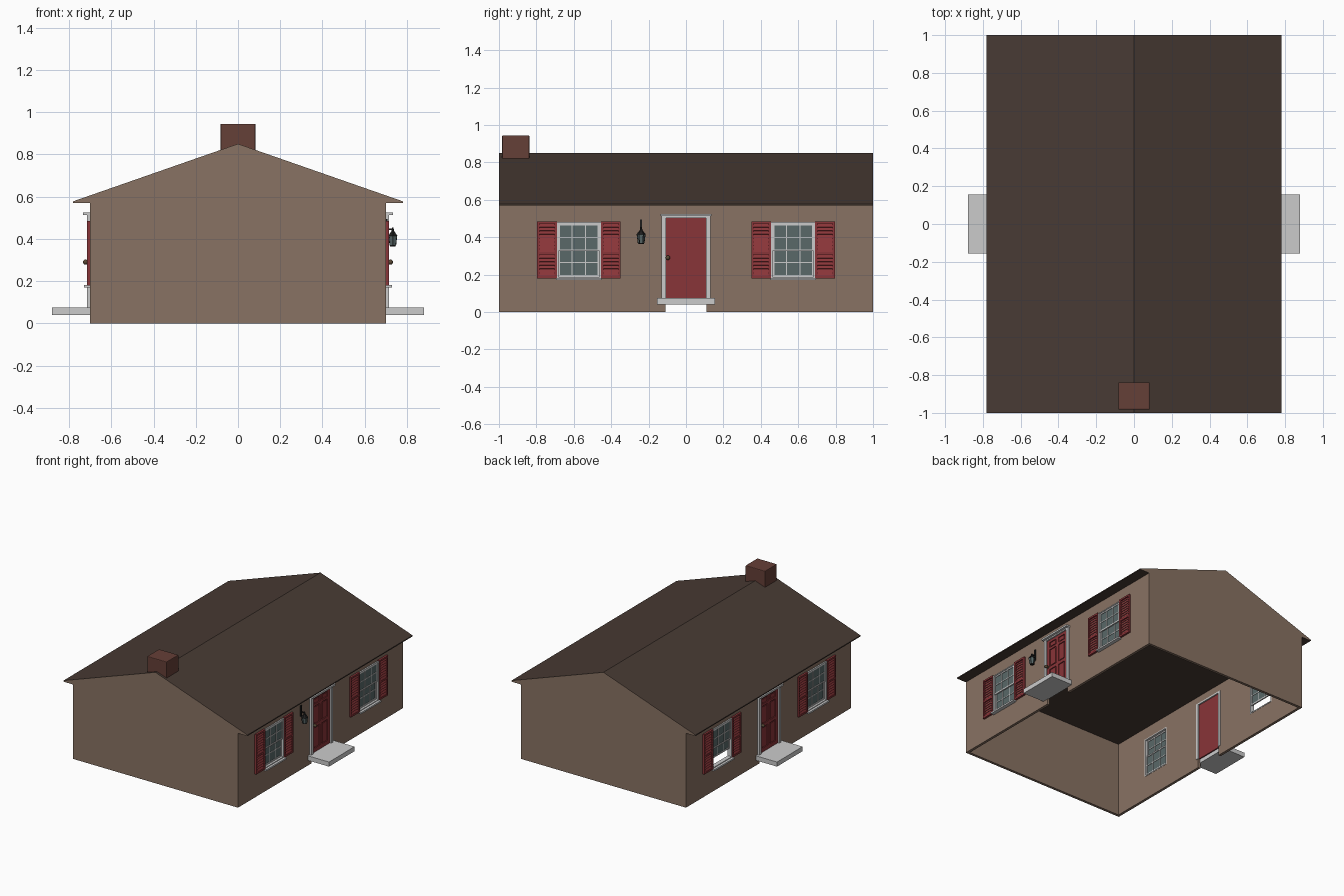
import bpy, bmesh, math
from mathutils import Matrix, Vector

if "Cube" in bpy.data.objects:
    bpy.data.objects.remove(bpy.data.objects["Cube"])


def material(name, r, g, b):
    m = bpy.data.materials.new(name)
    m.diffuse_color = (r, g, b, 1)
    m.use_nodes = True
    m.node_tree.nodes["Principled BSDF"].inputs["Base Color"].default_value = m.diffuse_color
    return m


WALL = material("wall_brown", 0.25, 0.17, 0.125)
ROOF = material("roof_brown", 0.065, 0.043, 0.034)
RED = material("painted_red", 0.25, 0.035, 0.04)
BRICK = material("chimney_brick", 0.13, 0.05, 0.038)
GLASS = material("glass", 0.10, 0.14, 0.14)
BLACK = material("black_iron", 0.012, 0.012, 0.012)
BRASS = material("dark_brass", 0.10, 0.065, 0.035)


def finish(name, bm, mat=None, s=1):
    """s = -1 turns the part half a turn, onto the opposite side of the house."""
    if s < 0:
        bm.transform(Matrix.Rotation(math.pi, 4, 'Z'))
    me = bpy.data.meshes.new(name)
    bm.to_mesh(me)
    bm.free()
    ob = bpy.data.objects.new(name, me)
    bpy.context.collection.objects.link(ob)
    if mat:
        me.materials.append(mat)
    return ob


def add_box(bm, x0, x1, y0, y1, z0, z1, tilt=0):
    m = Matrix.Translation(((x0 + x1) / 2, (y0 + y1) / 2, (z0 + z1) / 2))
    m = m @ Matrix.Rotation(tilt, 4, 'Y') @ Matrix.Diagonal((x1 - x0, y1 - y0, z1 - z0, 1))
    bmesh.ops.create_cube(bm, size=1, matrix=m)


def boxes(name, items, mat=None, s=1):
    bm = bmesh.new()
    for it in items:
        add_box(bm, *it)
    return finish(name, bm, mat, s)


def frame(x0, x1, y0, y1, z0, z1, w):
    """Four bars around a rectangle."""
    return [(x0, x1, y0, y0 + w, z0, z1), (x0, x1, y1 - w, y1, z0, z1),
            (x0, x1, y0 + w, y1 - w, z0, z0 + w), (x0, x1, y0 + w, y1 - w, z1 - w, z1)]


def add_cone(bm, n, r1, r2, loc, depth, axis='Z'):
    m = Matrix.Translation(loc)
    if axis == 'X':
        m = m @ Matrix.Rotation(math.pi / 2, 4, 'Y')
    bmesh.ops.create_cone(bm, cap_ends=True, segments=n, radius1=r1, radius2=r2,
                          depth=depth, matrix=m)


WIN_Y, WIN_W, Z0, Z1 = 0.573, 0.118, 0.18, 0.48


def side_wall(s):
    wall = boxes("side_wall", [(0.68, 0.70, -1, 1, 0, 0.57)], WALL, s)
    holes = [(0.6, 0.8, c - WIN_W, c + WIN_W, Z0, Z1) for c in (-WIN_Y, WIN_Y)]
    cutter = boxes("wall_openings", holes + [(0.6, 0.8, -0.11, 0.11, -0.1, 0.51)], None, s)
    cutter.hide_render = True
    cutter.hide_viewport = True
    mod = wall.modifiers.new("openings", 'BOOLEAN')
    mod.operation = 'DIFFERENCE'
    mod.solver = 'EXACT'
    mod.object = cutter


def sash(name, c, x, z0, z1, s):
    """Three by two panes with a glass sheet."""
    w = WIN_W - 0.008
    bars = frame(x, x + 0.010, c - w, c + w, z0, z1, 0.010)
    for k in (-1, 1):
        y = c + k * w / 3
        bars.append((x + 0.001, x + 0.009, y - 0.003, y + 0.003, z0 + 0.01, z1 - 0.01))
    zm = (z0 + z1) / 2
    bars.append((x + 0.001, x + 0.009, c - w + 0.01, c + w - 0.01, zm - 0.003, zm + 0.003))
    boxes(name, bars, None, s)
    boxes(name + "_glass", [(x + 0.004, x + 0.006, c - w + 0.008, c + w - 0.008,
                             z0 + 0.008, z1 - 0.008)], GLASS, s)


def window(c, s, lift=0):
    boxes("window_casing", frame(0.678, 0.71, c - WIN_W, c + WIN_W, Z0, Z1, 0.008), None, s)
    boxes("window_sill", [(0.69, 0.728, c - 0.122, c + 0.122, 0.170, 0.182)], None, s)
    sash("upper_sash", c, 0.695, 0.325, Z1 - 0.008, s)
    sash("lower_sash", c, 0.684, Z0 + 0.008 + lift, 0.343 + lift, s)
    # louvred shutters either side
    for k in (-1, 1):
        m = c + k * (WIN_W + 0.053)
        y0, y1 = m - 0.053, m + 0.053
        parts = frame(0.70, 0.715, y0, y1, Z0, Z1 + 0.005, 0.013)
        parts.append((0.70, 0.715, y0 + 0.013, y1 - 0.013, 0.307, 0.321))
        for za, zb, n in ((0.193, 0.307, 6), (0.321, 0.472, 8)):
            st = (zb - za) / n
            for i in range(n):
                z = za + (i + 0.5) * st
                parts.append((0.7055, 0.7085, y0 + 0.013, y1 - 0.013,
                              z - 0.0105, z + 0.0105, -0.4))
        boxes("shutter", parts, RED, s)


def door(s):
    boxes("door_frame", [(0.676, 0.715, -0.132, -0.108, 0.07, 0.51),
                         (0.676, 0.715, 0.108, 0.132, 0.07, 0.51),
                         (0.676, 0.715, -0.132, 0.132, 0.503, 0.515),
                         (0.69, 0.733, -0.135, 0.135, 0.512, 0.525)], None, s)
    # slab with stiles, rails and six raised panels
    parts = [(0.686, 0.697, -0.108, 0.108, 0.07, 0.503)]
    parts += [(0.697, 0.704, y - 0.014, y + 0.014, 0.07, 0.503) for y in (-0.094, 0, 0.094)]
    rails = ((0.07, 0.105), (0.265, 0.29), (0.425, 0.443), (0.483, 0.503))
    for k in (-1, 1):
        ya, yb = sorted((k * 0.014, k * 0.08))
        parts += [(0.697, 0.704, ya, yb, a, b) for a, b in rails]
        for (a, b), (a2, b2) in zip(rails, rails[1:]):
            parts.append((0.697, 0.701, ya + 0.008, yb - 0.008, b + 0.008, a2 - 0.008))
    boxes("door", parts, RED, s)
    # round knob
    bm = bmesh.new()
    add_cone(bm, 16, 0.011, 0.011, (0.706, -0.097, 0.29), 0.006, 'X')
    add_cone(bm, 12, 0.005, 0.005, (0.712, -0.097, 0.29), 0.014, 'X')
    bmesh.ops.create_uvsphere(bm, u_segments=16, v_segments=10, radius=0.012,
                              matrix=Matrix.Translation((0.722, -0.097, 0.29)))
    knob = finish("door_knob", bm, BRASS, s)
    bpy.ops.object.select_all(action='DESELECT')
    bpy.context.view_layer.objects.active = knob
    knob.select_set(True)
    bpy.ops.object.shade_smooth_by_angle()
    # doorstep slab
    boxes("doorstep", [(0.695, 0.88, -0.155, 0.155, 0.04, 0.075)], None, s)


for s in (1, -1):
    side_wall(s)
    window(WIN_Y, s)
    window(-WIN_Y, s, 0.06 if s < 0 else 0)   # one window stands partly open
    door(s)
    boxes("gable_wall", [(-0.68, 0.68, 0.98, 1.0, 0, 0.57)], WALL, s)

# roof prism with wall-coloured gable ends
bm = bmesh.new()
profile = [(-0.78, 0.57), (0.78, 0.57), (0.78, 0.578), (0, 0.85), (-0.78, 0.578)]
f = bm.faces.new([bm.verts.new((x, -1, z)) for x, z in profile])
ext = bmesh.ops.extrude_face_region(bm, geom=[f], use_keep_orig=True)
bmesh.ops.translate(bm, vec=(0, 2, 0), verts=[v for v in ext["geom"] if isinstance(v, bmesh.types.BMVert)])
bmesh.ops.recalc_face_normals(bm, faces=bm.faces)
for f in bm.faces:
    f.material_index = 1 if abs(f.normal.y) > 0.9 else 0
roof = finish("roof", bm, ROOF)
roof.data.materials.append(WALL)

# chimney
chimney = boxes("chimney", [(-0.083, 0.083, -0.983, -0.838, 0.80, 0.945)], BRICK)
bev = chimney.modifiers.new("soft_edges", 'BEVEL')
bev.width = 0.005
bev.segments = 2

# wall lantern beside the door
LX, LY = 0.733, -0.24
bm = bmesh.new()
add_box(bm, 0.70, 0.707, LY - 0.006, LY + 0.006, 0.41, 0.495)
add_box(bm, 0.705, LX, LY - 0.003, LY + 0.003, 0.443, 0.449)
add_cone(bm, 6, 0.026, 0.008, (LX, LY, 0.425), 0.022)
add_cone(bm, 6, 0.008, 0.003, (LX, LY, 0.445), 0.018)
add_cone(bm, 6, 0.014, 0.017, (LX, LY, 0.367), 0.006)
for i in range(6):
    a = i * math.pi / 3
    p, q = (Vector((LX + r * math.sin(a), LY + r * math.cos(a), z)) for r, z in ((0.016, 0.369), (0.022, 0.415)))
    rot = (q - p).to_track_quat('Z', 'Y').to_matrix().to_4x4()
    bmesh.ops.create_cone(bm, cap_ends=True, segments=4, radius1=0.002, radius2=0.002,
                          depth=(q - p).length, matrix=Matrix.Translation((p + q) / 2) @ rot)
finish("lantern", bm, BLACK)
bm = bmesh.new()
add_cone(bm, 6, 0.0155, 0.0215, (LX, LY, 0.392), 0.046)
finish("lantern_glass", bm, GLASS)
